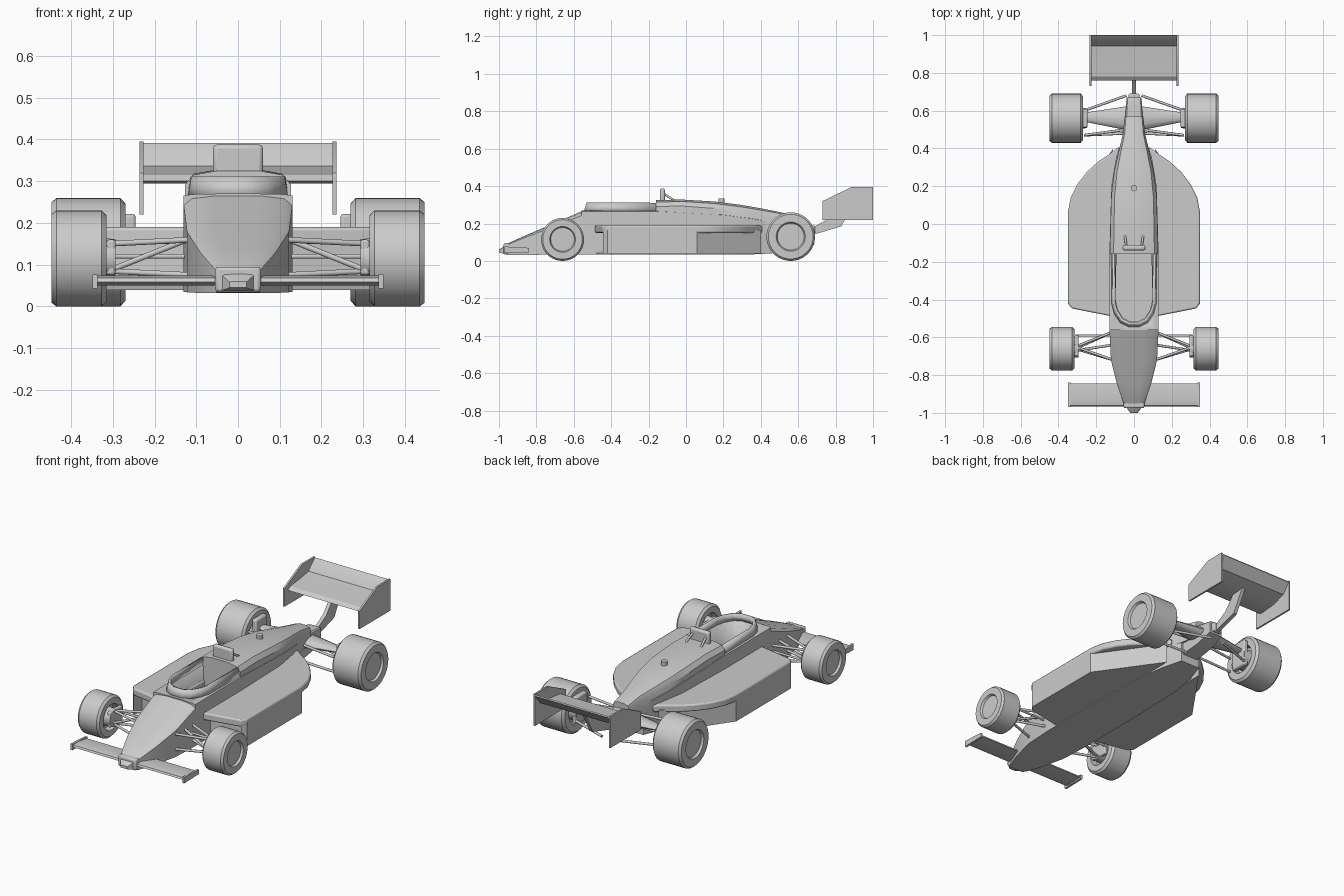
import bpy, bmesh, math
from mathutils import Vector

cube = bpy.data.objects.get("Cube")
if cube:
    bpy.data.objects.remove(cube, do_unlink=True)

grey = bpy.data.materials.new("plain_grey")
grey.use_nodes = True
grey.diffuse_color = (0.6, 0.6, 0.6, 1)
grey.node_tree.nodes["Principled BSDF"].inputs["Base Color"].default_value = (0.6, 0.6, 0.6, 1)


def finish(name, bm, angle=30, bevel=0):
    bmesh.ops.recalc_face_normals(bm, faces=bm.faces)
    mesh = bpy.data.meshes.new(name)
    bm.to_mesh(mesh)
    bm.free()
    mesh.materials.append(grey)
    ob = bpy.data.objects.new(name, mesh)
    bpy.context.collection.objects.link(ob)
    bpy.ops.object.select_all(action='DESELECT')
    ob.select_set(True)
    bpy.context.view_layer.objects.active = ob
    if bevel:
        mod = ob.modifiers.new("Bevel", 'BEVEL')
        mod.width, mod.segments = bevel, 2
    bpy.ops.object.shade_smooth_by_angle(angle=math.radians(angle))
    return ob


def skin(rings, closed=True, caps=True):
    """Join equal rings of points with quads."""
    bm = bmesh.new()
    loops = [[bm.verts.new(p) for p in r] for r in rings]
    n = len(loops[0])
    for a, b in zip(loops, loops[1:]):
        for i in range(n if closed else n - 1):
            j = (i + 1) % n
            bm.faces.new((a[i], a[j], b[j], b[i]))
    if caps:
        bm.faces.new(loops[0])
        bm.faces.new(loops[-1])
    return bm


def body(name, stations, chamfer):
    """Loft along y; each station is y, half width, bottom, top."""
    rings = []
    for y, w, lo, hi in stations:
        c = chamfer * (hi - lo)
        half = [(w, lo), (w, hi - c), (w * 0.85, hi - c * 0.3), (w * 0.4, hi)]
        rings.append([(x, y, z) for x, z in half] + [(-x, y, z) for x, z in reversed(half)])
    return finish(name, skin(rings))


def prism(name, pts, axis, lo, hi, bevel=0):
    """Extrude an outline along x (points y, z) or z (points x, y)."""
    put = (lambda p, d: (d, *p)) if axis == 'x' else (lambda p, d: (*p, d))
    return finish(name, skin([[put(p, d) for p in pts] for d in (lo, hi)]), bevel=bevel)


def box(name, x, y, z, bevel=0):
    return prism(name, [(x[0], y[0]), (x[1], y[0]), (x[1], y[1]), (x[0], y[1])], 'z', *z, bevel)


def lathe(name, profile, y, z, side, steps=36):
    """Turn x, radius pairs around the axle line."""
    turn = [i * math.tau / steps for i in range(steps)]
    return finish(name, skin([[(side * x, y + r * math.cos(t), z + r * math.sin(t)) for t in turn]
                              for x, r in profile]))


def rod(name, a, b, r, r2=None, sides=10, flat=1):
    """Round or flattened bar between two points."""
    a, b = Vector(a), Vector(b)
    q = (b - a).to_track_quat('Z', 'Y')
    rings = []
    for p, rad in ((a, r), (b, r if r2 is None else r2)):
        rings.append([p + q @ Vector((rad * math.cos(i * math.tau / sides),
                                      flat * rad * math.sin(i * math.tau / sides), 0))
                      for i in range(sides)])
    return finish(name, skin(rings), angle=50)


# Nose and central tub
body("nose", [(-1.0, 0.02, 0.045, 0.06), (-0.95, 0.055, 0.032, 0.095), (-0.85, 0.09, 0.032, 0.14),
              (-0.72, 0.122, 0.034, 0.195), (-0.56, 0.13, 0.035, 0.265)], 0.1)
tub = body("tub", [(-0.56, 0.13, 0.035, 0.27), (-0.15, 0.13, 0.035, 0.27), (0.2, 0.12, 0.035, 0.25),
                   (0.35, 0.095, 0.035, 0.23), (0.46, 0.06, 0.04, 0.21)], 0.02)

# Cockpit opening
half = [(0.115, -0.16), (0.113, -0.42), (0.1, -0.475), (0.07, -0.52), (0.03, -0.54)]
path = half + [(-x, y) for x, y in reversed(half)]
cutter = prism("cockpit_cutter", [(x * 0.86, -0.16 + (y + 0.16) * 0.93) for x, y in path], 'z', 0.08, 0.4)
cutter.hide_render = True
bpy.context.view_layer.objects.active = tub
cut = tub.modifiers.new("Cockpit", 'BOOLEAN')
cut.object, cut.solver = cutter, 'EXACT'
bpy.ops.object.modifier_apply(modifier=cut.name)
bpy.data.objects.remove(cutter, do_unlink=True)

# Raised cockpit surround
rim = finish("cockpit_surround", skin([[(x, y, 0.26) for x, y in path],
                                       [(x * 0.93, y + 0.015 * (y < -0.45), 0.31) for x, y in path]],
                                      closed=False, caps=False))
shell = rim.modifiers.new("Thickness", 'SOLIDIFY')
shell.thickness, shell.offset = 0.014, 0

# Engine cover, filler cap and gearbox
body("engine_cover", [(-0.16, 0.127, 0.19, 0.325), (-0.02, 0.125, 0.19, 0.328), (0.15, 0.12, 0.17, 0.318),
                      (0.28, 0.105, 0.16, 0.302), (0.38, 0.082, 0.15, 0.285), (0.48, 0.058, 0.15, 0.266),
                      (0.57, 0.05, 0.15, 0.245)], 0.25)
rod("filler_cap", (0, 0.19, 0.3), (0, 0.19, 0.333), 0.017, sides=16)
body("gearbox", [(0.42, 0.05, 0.08, 0.2), (0.58, 0.045, 0.1, 0.215), (0.67, 0.04, 0.13, 0.2)], 0.1)
box("gearbox_end", (-0.028, 0.028), (0.65, 0.69), (0.14, 0.19), 0.006)

# Headrest with its braces
box("headrest", (-0.06, 0.06), (-0.14, -0.112), (0.3, 0.388), 0.01)
for s in (-1, 1):
    rod("headrest_brace", (s * 0.04, -0.12, 0.36), (s * 0.05, -0.05, 0.315), 0.006)

for s in (-1, 1):
    # Side pod: tapered lower box with a front duct, under a wider curved deck
    lower = [(0.11, -0.49), (0.33, -0.445), (0.35, -0.42), (0.35, 0.06), (0.11, 0.4)]
    bm = skin([[(s * x, y, z) for x, y in lower] for z in (0.04, 0.165)])
    bmesh.ops.recalc_face_normals(bm, faces=bm.faces)
    front = [f for f in bm.faces if f.normal.y < -0.9]
    bmesh.ops.inset_region(bm, faces=front, thickness=0.018)
    bmesh.ops.translate(bm, verts=front[0].verts, vec=(0, 0.06, 0))
    finish("side_pod", bm)
    deck = [(0.1, -0.492), (0.33, -0.447), (0.35, -0.42), (0.35, 0.06), (0.335, 0.14), (0.3, 0.21),
            (0.25, 0.275), (0.19, 0.33), (0.13, 0.37), (0.08, 0.41)]
    prism("side_pod_deck", [(s * x, y) for x, y in deck], 'z', 0.15, 0.19, 0.008)

    # Wheels: flat outside, dished rim inside
    for label, y, r, x0, x1 in (("front", -0.66, 0.115, 0.315, 0.447), ("rear", 0.56, 0.13, 0.27, 0.447)):
        lathe(label + "_wheel", [(x0 + 0.03, r * 0.2), (x0 + 0.03, r * 0.55), (x0, r * 0.62),
                                 (x0, r * 0.9), (x0 + 0.012, r), (x1 - 0.012, r), (x1, r * 0.92),
                                 (x1, r * 0.6), (x1 - 0.012, r * 0.55), (x1 - 0.012, r * 0.1)], y, r, s)
        lathe(label + "_hub", [(x0 - 0.022, r * 0.4), (x0 + 0.04, r * 0.45)], y, r, s, 20)

    # Front suspension
    for y in (-0.72, -0.57):
        rod("front_lower_arm", (s * 0.11, y, 0.075), (s * 0.31, -0.66, 0.085), 0.007)
        rod("front_upper_arm", (s * 0.11, y, 0.16), (s * 0.31, -0.65, 0.15), 0.007)
    rod("front_push_rod", (s * 0.11, -0.64, 0.165), (s * 0.31, -0.67, 0.085), 0.007)
    rod("front_steering_link", (s * 0.11, -0.59, 0.12), (s * 0.31, -0.59, 0.12), 0.006)
    box("front_upright", (s * 0.293, s * 0.315), (-0.7, -0.59), (0.075, 0.16), 0.006)

    # Rear suspension
    rod("rear_drive_fairing", (s * 0.03, 0.56, 0.165), (s * 0.255, 0.565, 0.165), 0.065, 0.025, 12, 0.45)
    for y, z in ((0.42, 0.09), (0.62, 0.09), (0.44, 0.17)):
        rod("rear_arm", (s * 0.04, y + 0.06, z), (s * 0.265, 0.47 if y < 0.5 else 0.6, z), 0.007)
    box("rear_upright", (s * 0.245, s * 0.275), (0.51, 0.61), (0.07, 0.222), 0.008)

    # Wing end plates
    rear_plate = [(0.73, 0.22), (1.0, 0.22), (1.0, 0.395), (0.885, 0.395), (0.73, 0.32)]
    prism("rear_wing_end_plate", rear_plate, 'x', s * 0.226, s * 0.236)
    front_plate = [(-0.97, 0.043), (-0.84, 0.046), (-0.84, 0.07), (-0.97, 0.077)]
    prism("front_wing_end_plate", front_plate, 'x', s * 0.337, s * 0.349)

# Front wing and its nose mount
prism("front_wing", [(-0.965, 0.058), (-0.94, 0.05), (-0.845, 0.055), (-0.845, 0.062), (-0.93, 0.074),
                     (-0.96, 0.068)], 'x', -0.342, 0.342)
box("nose_mount", (-0.055, 0.055), (-0.975, -0.94), (0.034, 0.095), 0.008)

# Rear wing planes and support
prism("rear_wing_main_plane", [(0.76, 0.3), (0.78, 0.295), (0.88, 0.305), (0.955, 0.332), (0.955, 0.338),
                               (0.87, 0.325), (0.78, 0.315)], 'x', -0.23, 0.23)
prism("rear_wing_flap", [(0.94, 0.33), (0.955, 0.33), (1.0, 0.385), (0.997, 0.392), (0.945, 0.342)],
      'x', -0.23, 0.23)
prism("rear_wing_post", [(0.63, 0.15), (0.68, 0.14), (0.83, 0.185), (0.9, 0.31), (0.83, 0.31),
                         (0.76, 0.225)], 'x', -0.01, 0.01)
